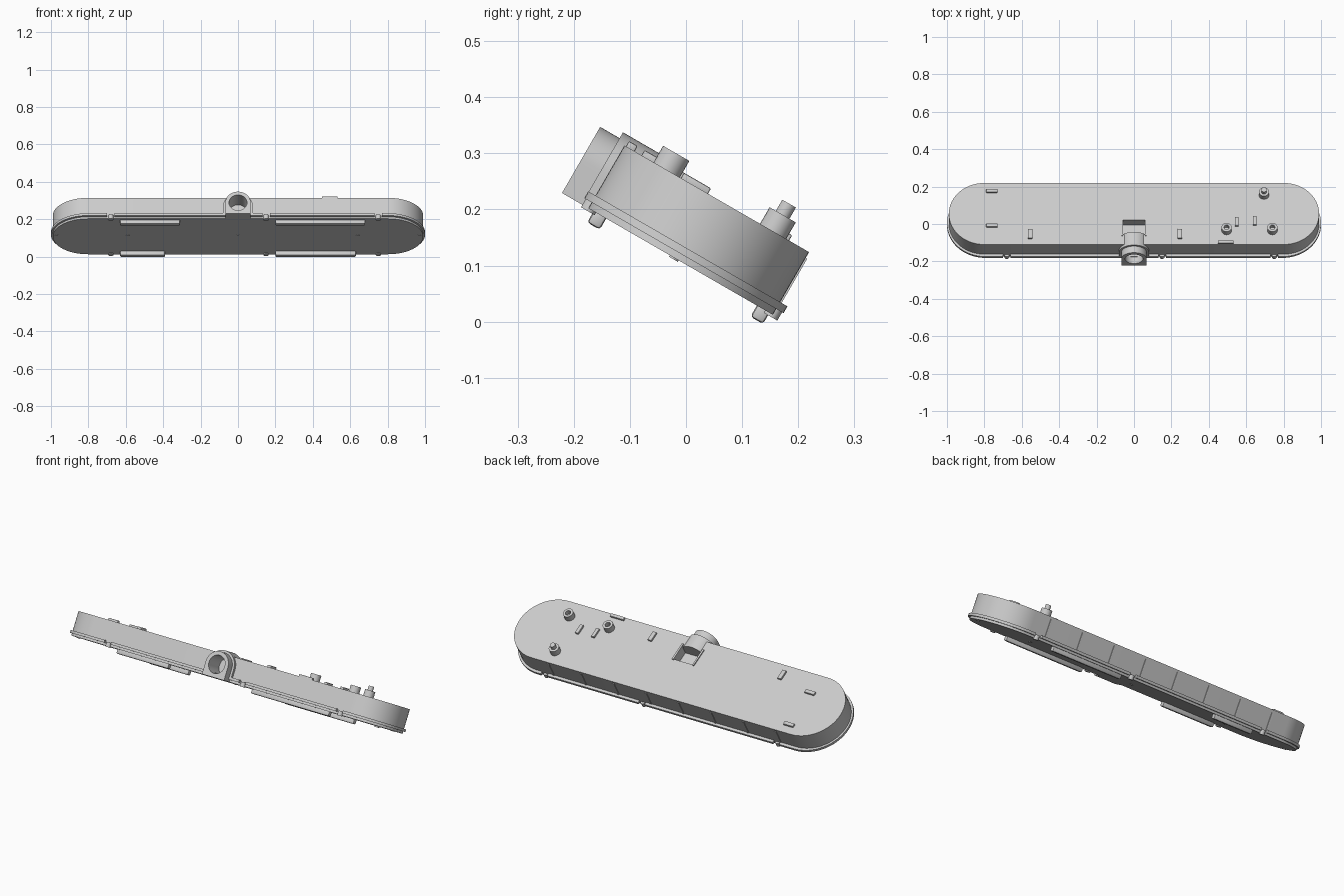
import bpy, bmesh, math
from mathutils import Matrix, Vector

if "Cube" in bpy.data.objects:
    bpy.data.objects.remove(bpy.data.objects["Cube"])

# The parts are laid out flat, then the whole unit is tipped forward
TILT = Matrix.Rotation(math.radians(-30), 4, 'X')
MID = -0.062      # centre line of the housing
TOP, BASE = 0.217, 0.088

grey = bpy.data.materials.new("light grey plastic")
grey.use_nodes = True
grey.diffuse_color = (0.6, 0.6, 0.6, 1)
grey.node_tree.nodes["Principled BSDF"].inputs["Base Color"].default_value = (0.6, 0.6, 0.6, 1)


def finish(name, bm):
    bmesh.ops.recalc_face_normals(bm, faces=bm.faces)
    bm.transform(TILT)
    mesh = bpy.data.meshes.new(name)
    bm.to_mesh(mesh)
    bm.free()
    mesh.materials.append(grey)
    ob = bpy.data.objects.new(name, mesh)
    bpy.context.collection.objects.link(ob)
    return ob


def extrude(name, points, step):
    """Extrude a closed outline along a vector."""
    bm = bmesh.new()
    face = bm.faces.new([bm.verts.new(p) for p in points])
    new = bmesh.ops.extrude_face_region(bm, geom=[face], use_keep_orig=True)["geom"]
    bmesh.ops.translate(bm, verts=[v for v in new if isinstance(v, bmesh.types.BMVert)], vec=Vector(step))
    return finish(name, bm)


def stadium(name, half, r, low, high, seg=32):
    pts = []
    for side in (1, -1):
        for i in range(seg + 1):
            a = math.pi * i / seg - side * math.pi / 2
            pts.append((side * (half - r) + r * math.cos(a), MID + r * math.sin(a), low))
    return extrude(name, pts, (0, 0, high - low))


def arch(name, r, front, back, low, centre=0.156, seg=28):
    """Square-footed, round-topped section running front to back."""
    pts = [(-r, front, low), (r, front, low)]
    pts += [(r * math.cos(math.pi * i / seg), front, centre + r * math.sin(math.pi * i / seg))
            for i in range(seg + 1)]
    return extrude(name, pts, (0, back - front, 0))


def box(name, x0, x1, d0, d1, n0, n1, bevel=0):
    bm = bmesh.new()
    size = Matrix.Diagonal((x1 - x0, d1 - d0, n1 - n0, 1))
    place = Matrix.Translation(((x0 + x1) / 2, (d0 + d1) / 2, (n0 + n1) / 2))
    bmesh.ops.create_cube(bm, size=1, matrix=place @ size)
    if bevel:
        bmesh.ops.bevel(bm, geom=bm.edges[:], offset=bevel, segments=2, profile=0.5, affect='EDGES')
    return finish(name, bm)


def cylinder(name, x, d, n0, n1, r, seg=24):
    bm = bmesh.new()
    bmesh.ops.create_cone(bm, cap_ends=True, segments=seg, radius1=r, radius2=r, depth=n1 - n0,
                          matrix=Matrix.Translation((x, d, (n0 + n1) / 2)))
    return finish(name, bm)


def cut(targets, cutter):
    for ob in targets:
        mod = ob.modifiers.new("cut", 'BOOLEAN')
        mod.operation, mod.solver, mod.object = 'DIFFERENCE', 'EXACT', cutter
        bpy.context.view_layer.objects.active = ob
        bpy.ops.object.modifier_apply(modifier=mod.name)
    bpy.data.objects.remove(cutter)


def smooth(objects):
    bpy.ops.object.select_all(action='DESELECT')
    for ob in objects:
        ob.select_set(True)
    bpy.context.view_layer.objects.active = objects[0]
    bpy.ops.object.shade_smooth_by_angle(angle=math.radians(30))


# Housing and its lower flange
parts = []
housing = stadium("housing", 0.99, 0.19, BASE, TOP)
flange = stadium("flange", 1.0, 0.205, 0.1, 0.114)
parts += [housing, flange]

# Notches through the flange with a small clip in each
for x in (-0.68, 0.15, 0.75):
    for side in (-1, 1):
        edge = MID + side * 0.2
        cut([flange], box("notch", x - 0.02, x + 0.02, edge - 0.012, edge + 0.012, 0.08, 0.13))
        parts.append(cylinder("clip", x, MID + side * 0.188, BASE - 0.005, 0.108, 0.014, 16))

# Spout at the front with its saddle over the top
spout = arch("spout", 0.068, -0.306, -0.24, BASE)
saddle = arch("saddle", 0.08, -0.266, -0.185, 0.1)
parts += [spout, saddle]

bore = bmesh.new()
bmesh.ops.create_cone(bore, cap_ends=True, segments=32, radius1=0.048, radius2=0.048, depth=0.12,
                      matrix=Matrix.Translation((0, -0.26, 0.156)) @ Matrix.Rotation(math.pi / 2, 4, 'X'))
cut([spout, saddle, housing], finish("bore", bore))

# Pocket behind the saddle, with thin side walls
cut([housing], box("pocket", -0.058, 0.058, -0.19, -0.1, 0.165, 0.25))
for side in (-1, 1):
    wall = sorted((side * 0.058, side * 0.068))
    parts.append(box("pocket_wall", *wall, -0.2, -0.095, 0.16, 0.223))

# Screw bosses on top; the rear one carries a pin
for x, d in ((0.495, -0.165), (0.74, -0.165), (0.695, 0.054)):
    boss = cylinder("boss", x, d, TOP - 0.004, 0.251, 0.027)
    if d < 0:
        cut([boss], cylinder("boss_hole", x, d, 0.225, 0.27, 0.014))
    else:
        parts.append(cylinder("boss_pin", x, d, 0.24, 0.274, 0.014))
    parts.append(boss)

# Low raised pads on top: position and half sizes
for x, d, w, h in ((-0.76, 0.077, 0.03, 0.01), (-0.76, -0.137, 0.03, 0.01), (-0.555, -0.189, 0.012, 0.028),
                   (0.245, -0.189, 0.012, 0.028), (0.55, -0.114, 0.01, 0.028),
                   (0.645, -0.108, 0.01, 0.028), (0.49, -0.24, 0.042, 0.009)):
    parts.append(box("top_pad", x - w, x + w, d - h, d + h, TOP - 0.005, 0.228, 0.003))

# Rails along the underside
for d, left, right in ((-0.228, -0.63, -0.31), (-0.228, 0.2, 0.68),
                       (0.108, -0.63, -0.39), (0.108, 0.2, 0.63)):
    parts.append(box("under_rail", left, right, d - 0.013, d + 0.013, 0.065, 0.095, 0.006))

# Small studs along the underside
for x in (-0.97, -0.59, 0, 0.64, 0.97):
    parts.append(cylinder("under_stud", x, -0.075, BASE - 0.003, 0.095, 0.009, 12))

# Shallow ribs on the back wall
for i in range(8):
    x = -0.7 + i * 0.2
    parts.append(box("back_rib", x - 0.006, x + 0.006, 0.122, 0.131, 0.11, 0.205))

smooth(parts)
